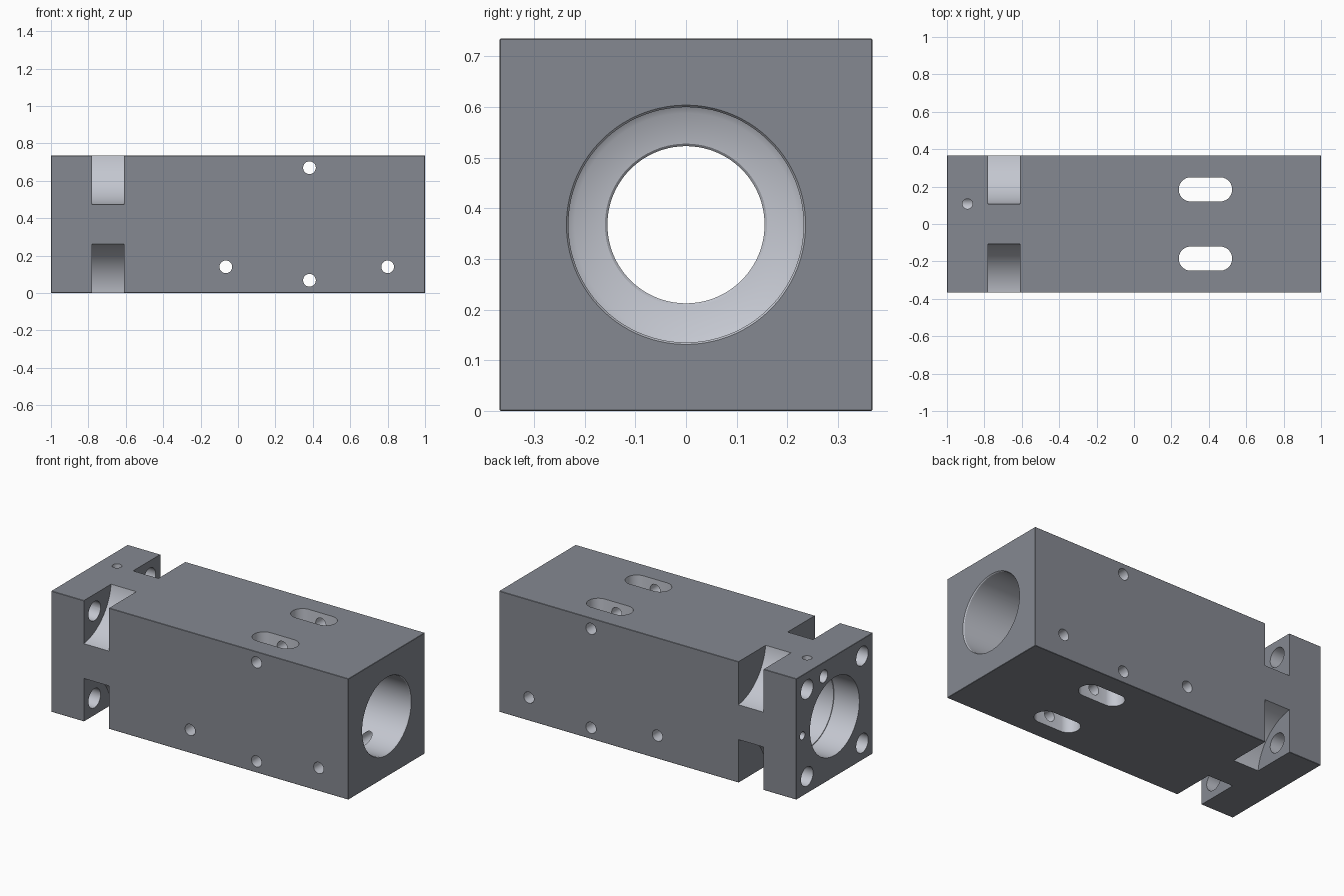
import bpy, bmesh, math
from mathutils import Matrix, Vector

if "Cube" in bpy.data.objects:
    bpy.data.objects.remove(bpy.data.objects["Cube"])

H = 0.735          # height and width of the block
W = H / 2          # half width
MID = H / 2        # height of the bore axis

AXIS = {
    "X": Matrix.Rotation(math.pi / 2, 4, "Y"),
    "Y": Matrix.Rotation(-math.pi / 2, 4, "X"),
    "Z": Matrix.Identity(4),
}

# Dark outer faces, light machined walls
outer = bpy.data.materials.new("dark_outer")
outer.diffuse_color = (0.235, 0.25, 0.285, 1)
outer.use_nodes = True
outer.node_tree.nodes["Principled BSDF"].inputs["Base Color"].default_value = outer.diffuse_color
machined = bpy.data.materials.new("light_machined")
machined.diffuse_color = (0.55, 0.57, 0.63, 1)
machined.use_nodes = True
machined.node_tree.nodes["Principled BSDF"].inputs["Base Color"].default_value = machined.diffuse_color


def make_object(name, bm):
    bmesh.ops.recalc_face_normals(bm, faces=bm.faces)
    mesh = bpy.data.meshes.new(name)
    bm.to_mesh(mesh)
    bm.free()
    mesh.materials.append(outer)
    mesh.materials.append(machined)
    obj = bpy.data.objects.new(name, mesh)
    bpy.context.collection.objects.link(obj)
    return obj


def lathe(name, profile, axis, centre, n=32, stretch=0.0, cap_material=1):
    """Closed turned solid from (distance, radius) points; stretch makes a slot."""
    bm = bmesh.new()
    rings = []
    for d, r in profile:
        ring = []
        for i in range(n):
            a = 2 * math.pi * (i + 0.5) / n
            x = r * math.cos(a)
            x += math.copysign(stretch, x)
            ring.append(bm.verts.new((x, r * math.sin(a), d)))
        rings.append(ring)
    for a, b in zip(rings, rings[1:]):
        for i in range(n):
            j = (i + 1) % n
            bm.faces.new((a[i], a[j], b[j], b[i])).material_index = 1
    for ring in (rings[0], rings[-1]):
        bm.faces.new(ring).material_index = cap_material
    bm.transform(Matrix.Translation(Vector(centre)) @ AXIS[axis])
    return make_object(name, bm)


def cut(body, cutter):
    cutter.hide_render = True
    mod = body.modifiers.new(cutter.name, "BOOLEAN")
    mod.operation = "DIFFERENCE"
    mod.solver = "EXACT"
    mod.object = cutter
    bpy.context.view_layer.objects.active = body
    bpy.ops.object.modifier_apply(modifier=mod.name)
    bpy.data.objects.remove(cutter, do_unlink=True)


# Main block with finely broken edges
bm = bmesh.new()
bmesh.ops.create_cube(bm, size=1)
bm.transform(Matrix.Translation((0, 0, MID)) @ Matrix.Diagonal((2, H, H, 1)))
bmesh.ops.bevel(bm, geom=bm.edges[:], offset=0.002, segments=1, affect="EDGES")
for f in bm.faces:
    f.material_index = 0
block = make_object("housing_block", bm)

# Stepped central bore with a narrow inner collar
cut(block, lathe("bore", [
    (-1.1, 0.237), (-0.83, 0.237), (-0.83, 0.232), (-0.5, 0.232),
    (-0.5, 0.155), (-0.385, 0.155), (-0.38, 0.16), (-0.368, 0.22),
    (-0.36, 0.232), (0.994, 0.232), (1.0, 0.236), (1.1, 0.236),
], "X", (0, 0, MID), n=96))

# Scooped corner notches and the bolt holes that lead into them
for sy in (-1, 1):
    for sz in (-1, 1):
        cut(block, lathe("notch", [(-0.78, 0.30), (-0.61, 0.30)], "X",
                         (0, sy * (W + 0.036), MID + sz * (W + 0.036)),
                         n=96, cap_material=0))
        cut(block, lathe("bolt_hole", [(-1.1, 0.058), (-0.7, 0.058)], "X",
                         (0, sy * 0.265, MID + sz * 0.265)))

# Long vertical slots
for sy in (-1, 1):
    cut(block, lathe("slot", [(-0.1, 0.065), (H + 0.1, 0.065)], "Z",
                     (0.382, sy * 0.185, 0), stretch=0.078))

# Cross holes from front to back
for x, z in ((-0.065, 0.14), (0.8, 0.14), (0.382, 0.068), (0.382, 0.67)):
    cut(block, lathe("cross_hole", [(-0.5, 0.034), (0.5, 0.034)], "Y", (x, 0, z)))

# Small blind holes at the left end
cut(block, lathe("end_port", [(-1.1, 0.038), (-0.85, 0.038)], "X", (0, 0.105, 0.65)))
cut(block, lathe("end_pin_hole", [(-1.1, 0.024), (-0.9, 0.024)], "X", (0, 0.31, MID)))
cut(block, lathe("top_port", [(0.65, 0.027), (0.8, 0.027)], "Z", (-0.89, 0.108, 0)))

# Smooth round walls, crisp edges
bpy.ops.object.select_all(action="DESELECT")
block.select_set(True)
bpy.context.view_layer.objects.active = block
bpy.ops.object.shade_smooth_by_angle(angle=math.radians(25))
